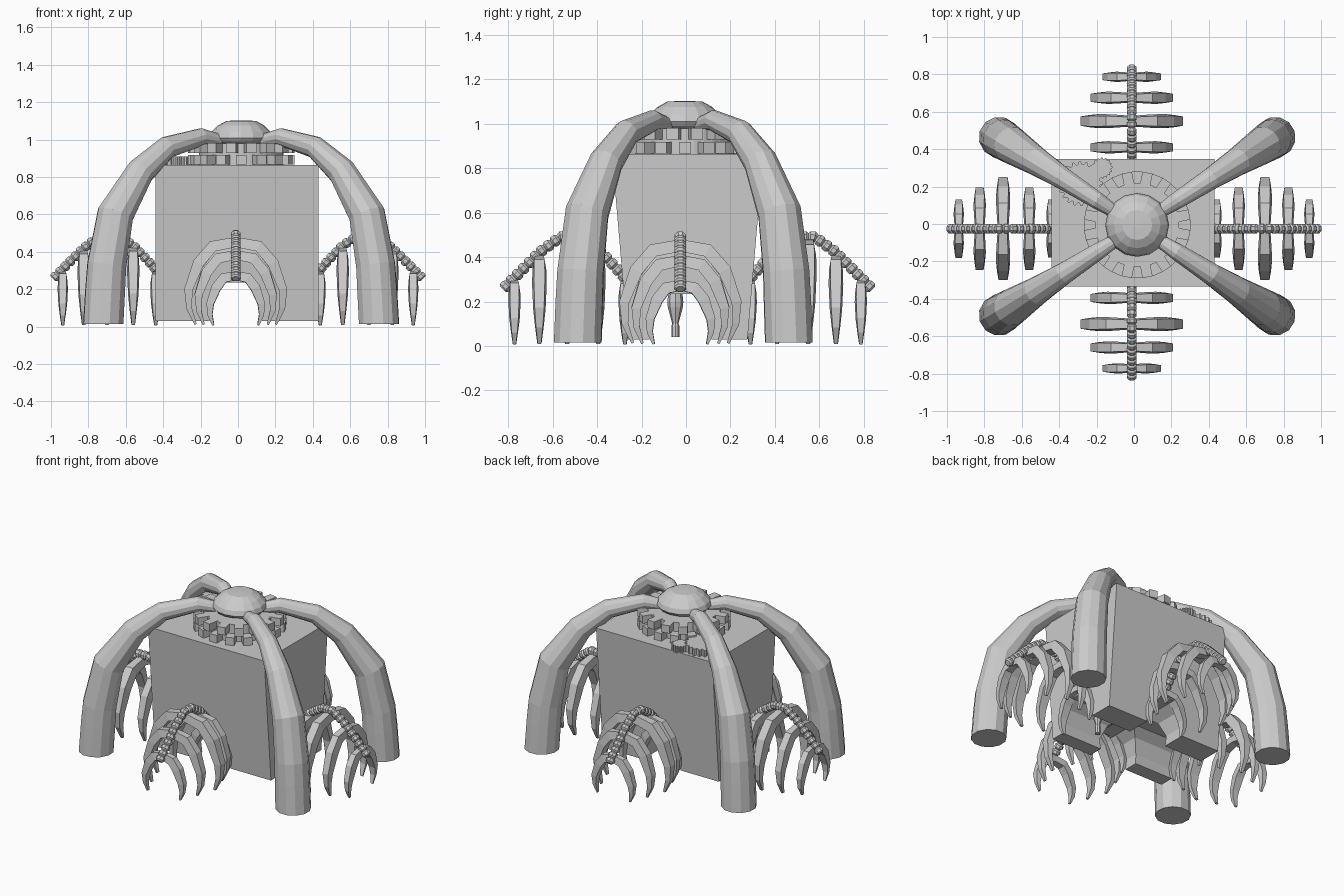
import bpy, bmesh
from math import sin, cos, pi, atan2, hypot
from mathutils import Vector, Matrix

if "Cube" in bpy.data.objects:
    bpy.data.objects.remove(bpy.data.objects["Cube"])


def finish(name, bm, loc=(0, 0, 0), rot=0):
    bmesh.ops.recalc_face_normals(bm, faces=bm.faces)
    me = bpy.data.meshes.new(name)
    bm.to_mesh(me)
    bm.free()
    ob = bpy.data.objects.new(name, me)
    ob.location = loc
    ob.rotation_euler = (0, 0, rot)
    bpy.context.collection.objects.link(ob)
    return ob


def loft(bm, rings):
    """Skin a list of closed rings and cap both ends."""
    vs = [[bm.verts.new(p) for p in r] for r in rings]
    n = len(vs[0])
    for a, b in zip(vs, vs[1:]):
        for i in range(n):
            bm.faces.new((a[i], a[(i + 1) % n], b[(i + 1) % n], b[i]))
    bm.faces.new(vs[0])
    bm.faces.new(vs[-1])


def tube_rings(path, radii, sides, flat_start=False):
    """Round rings along a path in the local XZ plane."""
    P = [Vector((x, 0, z)) for x, z in path]
    rings = []
    for i, p in enumerate(P):
        t = (P[min(i + 1, len(P) - 1)] - P[max(i - 1, 0)]).normalized()
        if i == 0 and flat_start:
            t = Vector((0, 0, 1))
        n = Vector((t.z, 0, -t.x))
        b = Vector((0, 1, 0))
        rings.append([p + radii[i] * (cos(a) * n + sin(a) * b)
                      for a in (2 * pi * (k + .5) / sides for k in range(sides))])
    return rings


def lathe(name, prof, sides, loc):
    bm = bmesh.new()
    loft(bm, [[(r * cos(2 * pi * k / sides), r * sin(2 * pi * k / sides), z)
               for k in range(sides)] for r, z in prof])
    return finish(name, bm, loc)


# Tapered body block
bm = bmesh.new()
loft(bm, [[(-.44, -y, z), (.43, -y, z), (.43, y + .015, z), (-.44, y + .015, z)]
          for y, z in ((.262, .03), (.333, .865))])
body = finish("body", bm)

# Crossing arched tunnels through the body base
arch = [(-.13, -.1), (-.145, .1), (-.11, .19), (-.05, .235),
        (.05, .235), (.11, .19), (.145, .1), (.13, -.1)]
for i, (loc, rot) in enumerate((((0, -.025, 0), 0), ((-.012, 0, 0), pi / 2))):
    bm = bmesh.new()
    loft(bm, [[(s, w, z) for w, z in arch] for s in (-.8, .8)])
    cut = finish("tunnel_cutter", bm, loc, rot)
    cut.hide_render = True
    cut.hide_viewport = True
    m = body.modifiers.new("tunnel", 'BOOLEAN')
    m.object = cut
    m.operation = 'DIFFERENCE'
    m.solver = 'EXACT'

# Dome cap and gear hub
C = (.017, -.005, 0)
lathe("dome", [(.10, .97), (.155, .99), (.17, 1.01), (.16, 1.04), (.125, 1.075),
               (.08, 1.1), (.02, 1.103)], 16, C)
lathe("gear_hub", [(.225, .86), (.225, .98)], 32, C)

# Two staggered rings of block teeth
for layer, z in enumerate((.892, .955)):
    bm = bmesh.new()
    for k in range(16):
        a = 2 * pi * (k + .5 * layer) / 16
        M = (Matrix.Rotation(a, 4, 'Z') @ Matrix.Translation((.247, 0, z))
             @ Matrix.Diagonal((.075, .055, .052, 1)))
        bmesh.ops.create_cube(bm, size=1, matrix=M)
    finish("gear_teeth_%d" % layer, bm, C)


# Small side gears
def gear(name, x, y, r, teeth, z1):
    n = teeth * 4
    ring = [((r if k % 4 < 2 else r * .86) * cos(2 * pi * k / n),
             (r if k % 4 < 2 else r * .86) * sin(2 * pi * k / n)) for k in range(n)]
    bm = bmesh.new()
    loft(bm, [[(px, py, z) for px, py in ring] for z in (.86, z1)])
    finish(name, bm, (x, y, 0))


gear("side_gear_large", -.285, .215, .12, 20, .91)
gear("side_gear_small", -.17, .30, .056, 16, .905)

# Four arched legs, thick at the foot and thin at the dome
leg_path = [(.877, .015), (.865, .2), (.855, .33), (.80, .60), (.64, .83),
            (.47, .96), (.25, 1.015), (.14, .995)]
leg_r = [.11, .109, .107, .10, .077, .06, .047, .035]
for sx in (1, -1):
    for sy in (1, -1):
        bm = bmesh.new()
        loft(bm, tube_rings(leg_path, leg_r, 12, True))
        finish("arched_leg", bm, (.017, -.012, 0), atan2(sy * .475, sx * .737))

# Spine curve: outward offset and height
spine = [(-.29, .27), (-.24, .33), (-.14, .435), (-.05, .49), (.03, .49),
         (.12, .425), (.2, .345), (.29, .255)]


def spine_point(t):
    """Point on the spine at fraction t of its length."""
    d = [hypot(b[0] - a[0], b[1] - a[1]) for a, b in zip(spine, spine[1:])]
    s = t * sum(d)
    for a, b, l in zip(spine, spine[1:], d):
        if s <= l + 1e-6:
            f = s / l
            return (a[0] + f * (b[0] - a[0]), a[1] + f * (b[1] - a[1]))
        s -= l
    return spine[-1]


def spine_z(s):
    for a, b in zip(spine, spine[1:]):
        if s <= b[0]:
            return a[1] + (s - a[0]) / (b[0] - a[0]) * (b[1] - a[1])


def add_rib(bm, s, h, top, width):
    """A curved rib blade arching over both sides to pointed tips."""
    # outer edge (fraction of h, fraction of top), thickness, width fraction
    half = [(.0, 1.0, .055, .75), (.5, .95, .06, .95), (.82, .74, .06, 1.0),
            (1.0, .42, .045, .85), (.96, .2, .03, .6), (.8, .02, .012, .3)]
    full = [(-u, v, t, w) for u, v, t, w in half[:0:-1]] + half
    k = .7 + .3 * h / .275
    pts = [Vector((u * h, v * top)) for u, v, _, _ in full]
    rings = []
    for i, p in enumerate(pts):
        t = (pts[min(i + 1, len(pts) - 1)] - pts[max(i - 1, 0)]).normalized()
        q = p + Vector((t.y, -t.x)) * full[i][2] * k
        w = full[i][3] * width / 2
        rings.append([(s - w * .75, p.x, p.y), (s + w * .75, p.x, p.y),
                      (s + w, q.x, q.y), (s - w, q.x, q.y)])
    loft(bm, rings)


# Four clusters of ribs hanging from a beaded spine
ribs = [(-.26, .155, .058), (-.14, .22, .066), (0, .275, .076),
        (.125, .22, .066), (.237, .157, .055)]
BEADS = 20
for name, rot, dist, loc in (("right", 0, .70, (0, -.025, 0)),
                             ("left", pi, .70, (0, -.025, 0)),
                             ("back", pi / 2, .545, (-.012, .005, 0)),
                             ("front", -pi / 2, .54, (-.012, .005, 0))):
    bm = bmesh.new()
    path, radii = [], []
    for b in range(BEADS):
        for f, r in ((.02, .019), (.25, .028), (.75, .028), (.98, .019)):
            x, z = spine_point((b + f) / BEADS)
            path.append((x + dist, z))
            radii.append(r)
    loft(bm, tube_rings(path, radii, 8))
    finish(name + "_spine", bm, loc, rot)
    bm = bmesh.new()
    for s, h, w in ribs:
        add_rib(bm, s + dist, h, spine_z(s) - .01, w)
    finish(name + "_ribs", bm, loc, rot)

# Small nozzle hanging inside the side tunnel
lathe("nozzle", [(.03, .25), (.036, .2), (.034, .175), (.014, .1), (.018, .09),
                 (.018, .04)], 8, (.25, -.048, 0))
